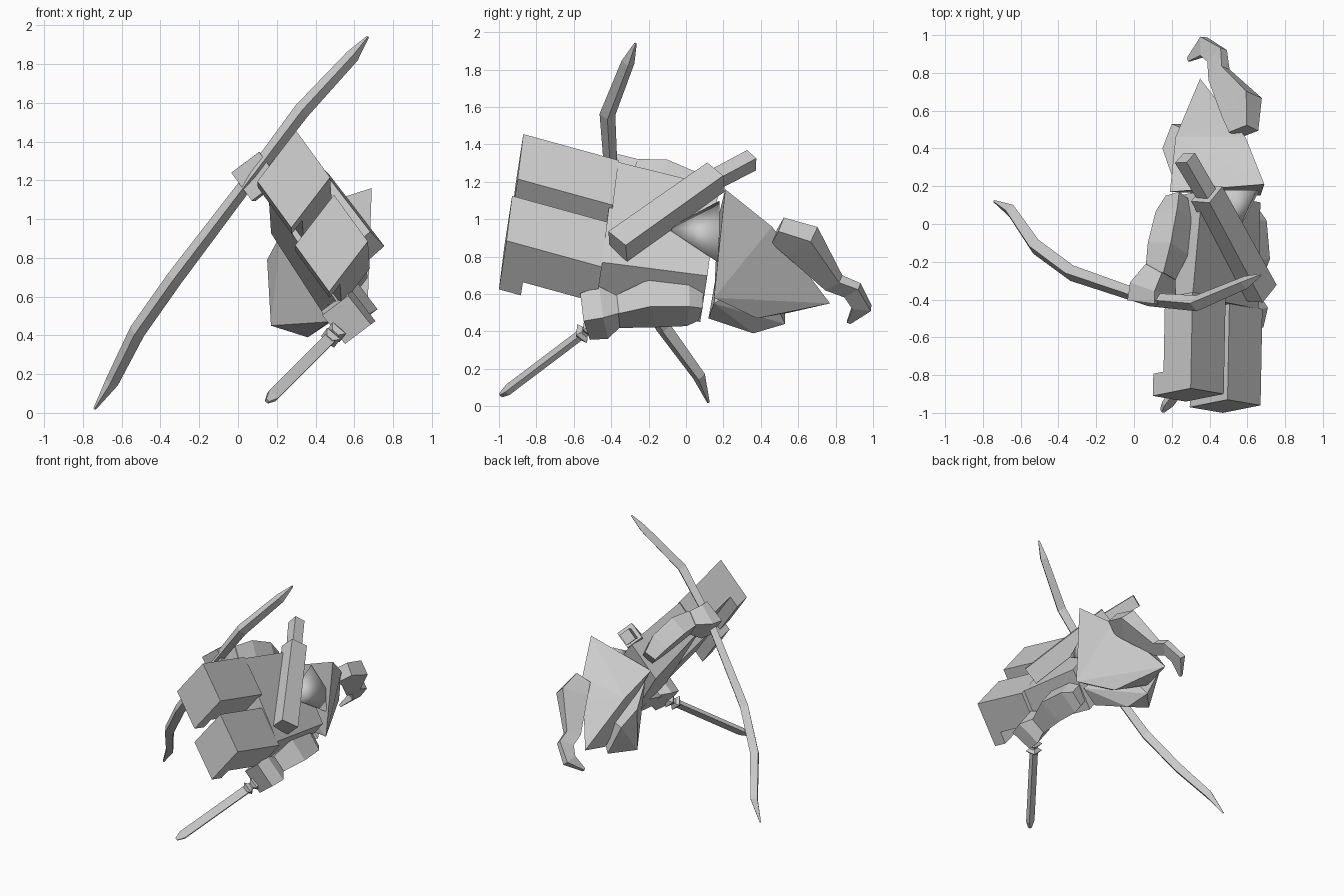
import bpy
import bmesh
from mathutils import Vector

default = bpy.data.objects.get("Cube")
if default:
    bpy.data.objects.remove(default, do_unlink=True)

# One plain grey for the whole figure
grey = bpy.data.materials.new("plain_grey")
grey.use_nodes = True
GREY = (0.6, 0.6, 0.6, 1.0)
grey.diffuse_color = GREY
grey.node_tree.nodes["Principled BSDF"].inputs["Base Color"].default_value = GREY

# The reclining body's own directions
RIGHT = Vector((.58, -.1, -.8)).normalized()
BACK = Vector((.63, .12, .77)).normalized()
SIDEWAYS = Vector((.8, 0, -.6))


def finish(name, bm):
    """Turn a bmesh into a named, flat shaded object."""
    bmesh.ops.recalc_face_normals(bm, faces=bm.faces[:])
    mesh = bpy.data.meshes.new(name)
    bm.to_mesh(mesh)
    bm.free()
    mesh.materials.append(grey)
    obj = bpy.data.objects.new(name, mesh)
    bpy.context.collection.objects.link(obj)
    return obj


def block(name, corner, side, depth, length, narrow=1.0, deepen=1.0):
    """Slanted box from a corner and three edges; its far end may change size."""
    bm = bmesh.new()
    bmesh.ops.create_cube(bm, size=1)
    for v in bm.verts:
        along = v.co.z + .5
        across = v.co.x * (1 + (narrow - 1) * along) + .5
        inward = (v.co.y + .5) * (1 + (deepen - 1) * along)
        v.co = corner + side * across + depth * inward + length * along
    return finish(name, bm)


def bar(name, path, sizes, across=RIGHT):
    """Four sided bar swept along a path; sizes are (width, thickness)."""
    bm = bmesh.new()
    path = [Vector(p) for p in path]
    rings = []
    for i, p in enumerate(path):
        tangent = (path[min(i + 1, len(path) - 1)] - path[max(i - 1, 0)]).normalized()
        wide = (across - tangent * across.dot(tangent)).normalized()
        thick = tangent.cross(wide)
        w, t = sizes[i]
        rings.append([bm.verts.new(p + wide * (a * w / 2) + thick * (b * t / 2))
                      for a, b in ((-1, -1), (1, -1), (1, 1), (-1, 1))])
    for low, high in zip(rings, rings[1:]):
        for k in range(4):
            n = (k + 1) % 4
            bm.faces.new((low[k], low[n], high[n], high[k]))
    bm.faces.new(rings[0][::-1])
    bm.faces.new(rings[-1])
    return finish(name, bm)


def shell(name, points):
    """Faceted solid wrapped around a few corner points."""
    bm = bmesh.new()
    for p in points:
        bm.verts.new(p)
    result = bmesh.ops.convex_hull(bm, input=bm.verts[:])
    loose = [g for g in result["geom_interior"] if isinstance(g, bmesh.types.BMVert)]
    bmesh.ops.delete(bm, geom=loose, context="VERTS")
    return finish(name, bm)


# Legs, each with a toe that sticks out in front
leg_side = Vector((.175, -.03, -.24))
leg_depth = Vector((-.2, -.04, -.26))
leg_length = Vector((.01, .51, -.14))
hip = Vector((.3, -.87, 1.455))
for label, start in (("left", hip), ("right", hip + Vector((.195, -.06, -.33)))):
    block(label + "_leg", start, leg_side, leg_depth * .73, leg_length)
    block(label + "_toe", start + leg_depth * .6, leg_side,
          leg_depth * .4, leg_length * .23)

# Torso, deeper at the chest than at the hips
block("torso", Vector((.31, -.38, 1.31)), Vector((.35, -.07, -.54)),
      leg_depth * .76, Vector((.03, .56, -.105)), narrow=.88, deepen=1.25)

# Cloth at the back of the neck
collar = shell("neck_cloth", [(.52, -.1, .95), (.66, .17, .77), (.65, .18, .95),
                              (.52, .18, 1.1), (.4, .18, .8)])
for face in collar.data.polygons:
    face.use_smooth = True

# Head below the hood
shell("head", [(.22, .2, .92), (.47, .12, .47), (.6, .15, .55), (.15, .4, .79),
               (.17, .37, .45), (.32, .53, .44), (.36, .36, .39),
               (.2, .53, .68), (.5, .4, .7)])

# Pointed hood with a crease over the brow
shell("hood", [(.69, .21, 1.16), (.19, .17, 1.0), (.67, .15, .58), (.4, .17, .6),
               (.35, .77, .55), (.59, .46, .96), (.5, .38, .47), (.22, .46, .88),
               (.33, .55, .5), (.5, .55, .84)])

# Curled plume
bar("plume", [(.58, .49, .94), (.57, .62, .88), (.45, .79, .66), (.44, .89, .62),
              (.37, .94, .53), (.29, .87, .45)],
    [(.1, .12), (.12, .2), (.06, .11), (.05, .11), (.05, .1), (.02, .02)])

# Arms widen in the middle and end in flared cuffs
bar("left_arm", [(.23, .14, 1.08), (.22, .04, 1.14), (.18, -.13, 1.21), (.14, -.27, 1.24)],
    [(.09, .09), (.17, .14), (.17, .15), (.12, .12)])
bar("left_hand", [(.14, -.24, 1.24), (.1, -.34, 1.22), (.09, -.42, 1.22)],
    [(.12, .12), (.19, .17), (.18, .18)])
bar("right_arm", [(.57, .08, .54), (.58, .01, .55), (.59, -.18, .55), (.56, -.38, .5)],
    [(.12, .12), (.17, .18), (.18, .19), (.12, .12)])
bar("right_hand", [(.57, -.36, .51), (.57, -.44, .5), (.56, -.54, .48)],
    [(.12, .12), (.21, .19), (.19, .17)])

# Long bow, its section turned edge-on
bar("bow", [(-.74, .12, .02), (-.65, .07, .16), (-.52, -.12, .42), (-.33, -.26, .69),
            (.08, -.4, 1.23), (.33, -.42, 1.56), (.59, -.31, 1.84), (.67, -.27, 1.94)],
    [(.01, .01), (.05, .05), (.06, .06), (.06, .06), (.05, .05), (.06, .06),
     (.05, .05), (.01, .01)], SIDEWAYS + Vector((0, 1, 0)))

# Short sword with a beaded grip
grip, tip = Vector((.55, -.46, .46)), Vector((.15, -.99, .06))
bar("sword_blade", [grip.lerp(tip, f) for f in (.1, .2, .93, 1)],
    [(.04, .04), (.06, .03), (.06, .03), (.02, .02)], SIDEWAYS)
for i in range(3):
    f = .04 + i * .07
    bar("grip_bead", [grip.lerp(tip, f + d) for d in (-.03, 0, .03)],
        [(.04, .04), (.09, .08), (.04, .04)], SIDEWAYS)

# Quiver slung across the back, with arrows standing out of the top
base, mouth = Vector((.67, -.365, .855)), Vector((.385, .16, 1.225))
bar("quiver", [base, mouth], [(.13, .14), (.13, .13)], BACK)
bar("arrow_bundle", [base.lerp(mouth, .9), Vector((.27, .35, 1.315))],
    [(.08, .08), (.09, .08)], BACK)
